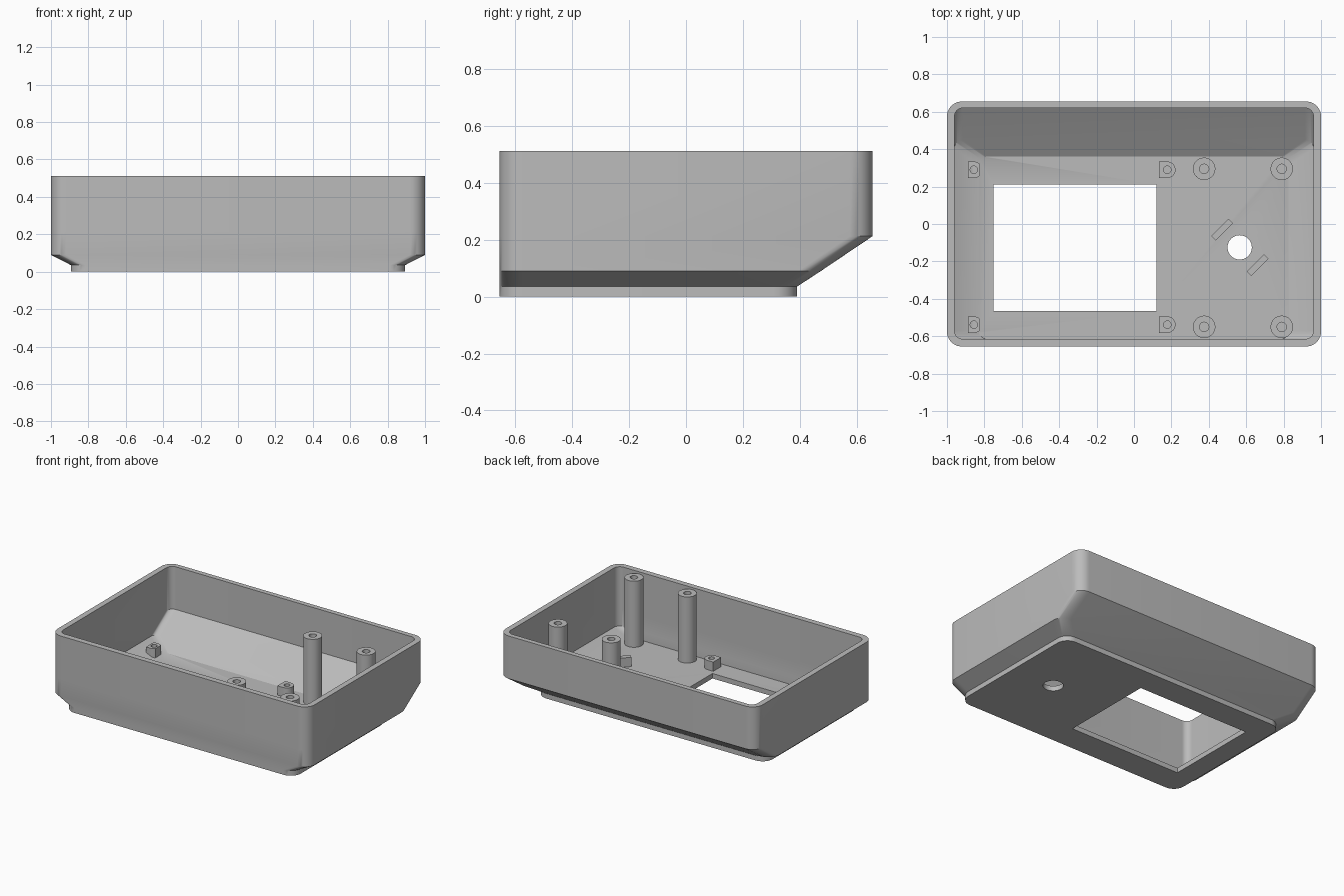
import bpy, bmesh
from math import cos, sin, pi, radians

cube = bpy.data.objects.get("Cube")
if cube:
    bpy.data.objects.remove(cube)

grey = bpy.data.materials.new("plain_grey")
grey.use_nodes = True
COLOUR = (0.5, 0.5, 0.5, 1)
grey.diffuse_color = COLOUR
grey.node_tree.nodes["Principled BSDF"].inputs["Base Color"].default_value = COLOUR


def circle(cx, cy, r, n=40):
    return [(cx + r * cos(2 * pi * i / n), cy + r * sin(2 * pi * i / n)) for i in range(n)]


def rounded(x, y0, y1, r, n=10):
    """Rounded rectangle, symmetric in x, from y0 to y1."""
    centres = [(x - r, y1 - r), (r - x, y1 - r), (r - x, y0 + r), (x - r, y0 + r)]
    return [(cx + r * cos(pi / 2 * (k + i / n)), cy + r * sin(pi / 2 * (k + i / n)))
            for k, (cx, cy) in enumerate(centres) for i in range(n + 1)]


def loft(name, sections):
    """Closed solid through (height, outline) sections, bottom to top."""
    bm = bmesh.new()
    rings = [[bm.verts.new((x, y, z)) for x, y in pts] for z, pts in sections]
    n = len(rings[0])
    for low, high in zip(rings, rings[1:]):
        for i in range(n):
            j = (i + 1) % n
            bm.faces.new((low[i], low[j], high[j], high[i]))
    bm.faces.new(rings[0][::-1])
    bm.faces.new(rings[-1])
    bmesh.ops.recalc_face_normals(bm, faces=bm.faces)
    mesh = bpy.data.meshes.new(name)
    bm.to_mesh(mesh)
    bm.free()
    mesh.materials.append(grey)
    obj = bpy.data.objects.new(name, mesh)
    bpy.context.collection.objects.link(obj)
    return obj


def prism(name, pts, z0, z1):
    return loft(name, [(z0, pts), (z1, pts)])


def cut(obj, cutter):
    """Subtract the cutter, then discard it."""
    cutter.hide_render = True
    mod = obj.modifiers.new("cut", 'BOOLEAN')
    mod.operation, mod.solver, mod.object = 'DIFFERENCE', 'EXACT', cutter
    bpy.context.view_layer.update()
    mesh = bpy.data.meshes.new_from_object(obj.evaluated_get(bpy.context.evaluated_depsgraph_get()))
    obj.modifiers.clear()
    obj.data = mesh
    bpy.data.objects.remove(cutter)


parts = []
FLOOR = 0.035
BASE = FLOOR - 0.001

# Enclosure shell: sloped back and chamfered sides above a thin face plate
F, R = -0.655, 0.08
plate = rounded(0.893, F, 0.39, R)
shell = loft("enclosure_shell", [
    (0, plate), (0.035, plate), (0.09, rounded(1, F, 0.474, R)),
    (0.212, rounded(1, F, 0.655, R)), (0.512, rounded(1, F, 0.655, R))])

# Cavity follows the outside at wall thickness
F, R = -0.615, 0.045
cut(shell, loft("cavity", [
    (FLOOR, rounded(0.83, F, 0.36, R)), (0.095, rounded(0.96, F, 0.45, R)),
    (0.212, rounded(0.96, F, 0.62, R)), (0.6, rounded(0.96, F, 0.62, R))]))

# Display window and shaft hole
cut(shell, prism("window", [(-0.75, -0.465), (0.12, -0.465), (0.12, 0.21), (-0.75, 0.21)], -0.1, 0.1))
cut(shell, prism("shaft_hole", circle(0.565, -0.125, 0.065), -0.1, 0.1))
parts.append(shell)

# Tall screw posts and short display standoffs
for row, y in (("front", -0.55), ("back", 0.295)):
    for side, x in (("right", 0.375), ("left", 0.79)):
        post = prism(f"{row}_{side}_screw_post", circle(x, y, 0.06), BASE, 0.5)
        cut(post, prism("bore", circle(x, y, 0.025, 24), 0.1, 0.6))
        parts.append(post)
    y += 0.012 if row == "front" else -0.005
    for side, x, w in (("right", -0.856, 0.032), ("left", 0.178, 0.044)):
        arc = [(min(w, 0.044 * cos(a)), 0.044 * sin(a)) for a in [radians(9 * i - 90) for i in range(21)]]
        outline = [(x + px, y + py) for px, py in [(-w, -0.044)] + arc + [(-w, 0.044)]]
        standoff = prism(f"{row}_{side}_standoff", outline, BASE, 0.1)
        cut(standoff, prism("bore", circle(x, y, 0.02, 24), 0.05, 0.2))
        parts.append(standoff)

# Diagonal ribs either side of the shaft hole
for name, cx, cy in (("right_rib", 0.472, -0.03), ("left_rib", 0.66, -0.22)):
    d, t = 0.046, 0.012
    corners = [(-d - t, -d + t), (-d + t, -d - t), (d + t, d - t), (d - t, d + t)]
    parts.append(prism(name, [(cx + x, cy + y) for x, y in corners], BASE, 0.1))

# Smooth the rounded corners, keep the edges crisp
bpy.ops.object.select_all(action='DESELECT')
for part in parts:
    part.select_set(True)
bpy.context.view_layer.objects.active = shell
bpy.ops.object.shade_smooth_by_angle(angle=radians(25))
